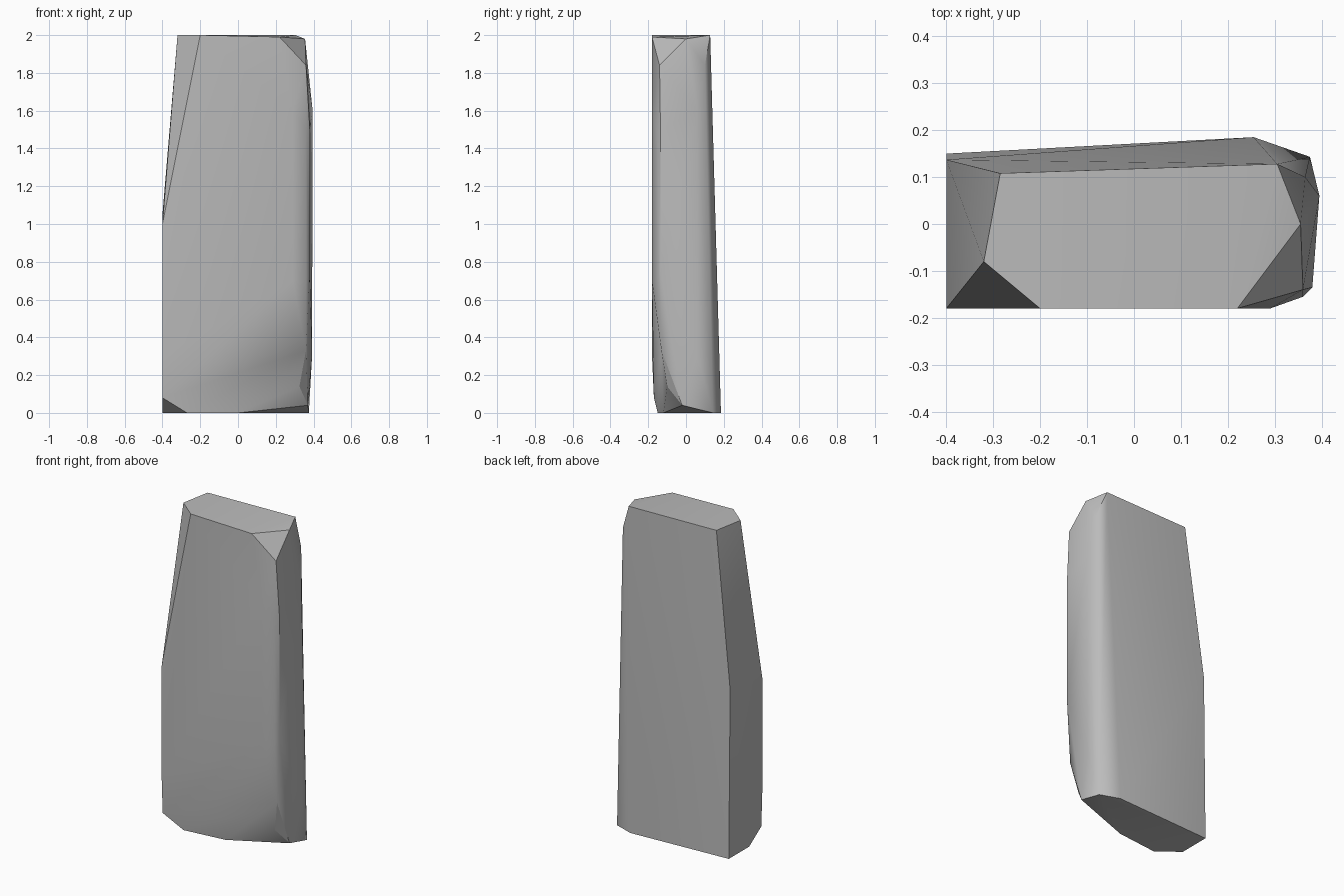
import bpy
import bmesh
import math

cube = bpy.data.objects.get("Cube")
if cube:
    bpy.data.objects.remove(cube, do_unlink=True)

# Stone colour
stone = bpy.data.materials.new("grey stone")
stone.use_nodes = True
grey = (0.5, 0.5, 0.5, 1)
stone.diffuse_color = grey
stone.node_tree.nodes["Principled BSDF"].inputs["Base Color"].default_value = grey

# Corners of the chipped slab, grouped by where they sit
top = [(-.32, -.08, 2), (-.2, -.18, 2), (.22, -.18, 1.99),
       (.355, 0, 1.98), (.305, .128, 2), (-.285, .108, 2)]
left_side = [(-.4, -.18, 1), (-.4, .137, 1.05), (-.4, -.18, .3), (-.4, -.17, .08)]
right_side = [(.36, -.14, 1.84), (.365, .1, 1.84), (.395, .06, 1.6), (.392, .06, .3),
              (.38, -.135, 1.5), (.38, -.135, .75), (.36, -.155, 1.5), (.36, -.155, .7),
              (.29, -.18, 1.6), (.29, -.18, .7), (.36, -.13, .33), (.325, -.1, .14)]
bottom = [(-.4, -.05, 0), (-.27, -.15, 0), (0, -.12, 0), (.37, -.02, .04),
          (.375, .143, 0), (.255, .185, 0), (-.4, .15, 0)]

# Wrap the corners in a faceted solid
bm = bmesh.new()
for corner in top + left_side + right_side + bottom:
    bm.verts.new(corner)
hull = bmesh.ops.convex_hull(bm, input=bm.verts)
loose = {v for v in hull["geom_interior"] + hull["geom_unused"]
         if isinstance(v, bmesh.types.BMVert)}
bmesh.ops.delete(bm, geom=list(loose), context="VERTS")
bmesh.ops.dissolve_limit(bm, angle_limit=math.radians(1), verts=bm.verts, edges=bm.edges)
bmesh.ops.recalc_face_normals(bm, faces=bm.faces)
mesh = bpy.data.meshes.new("stone_slab")
bm.to_mesh(mesh)
bm.free()
mesh.materials.append(stone)

slab = bpy.data.objects.new("stone_slab", mesh)
bpy.context.collection.objects.link(slab)
bpy.context.view_layer.objects.active = slab
slab.select_set(True)
bpy.ops.object.shade_smooth_by_angle(angle=math.radians(30))
